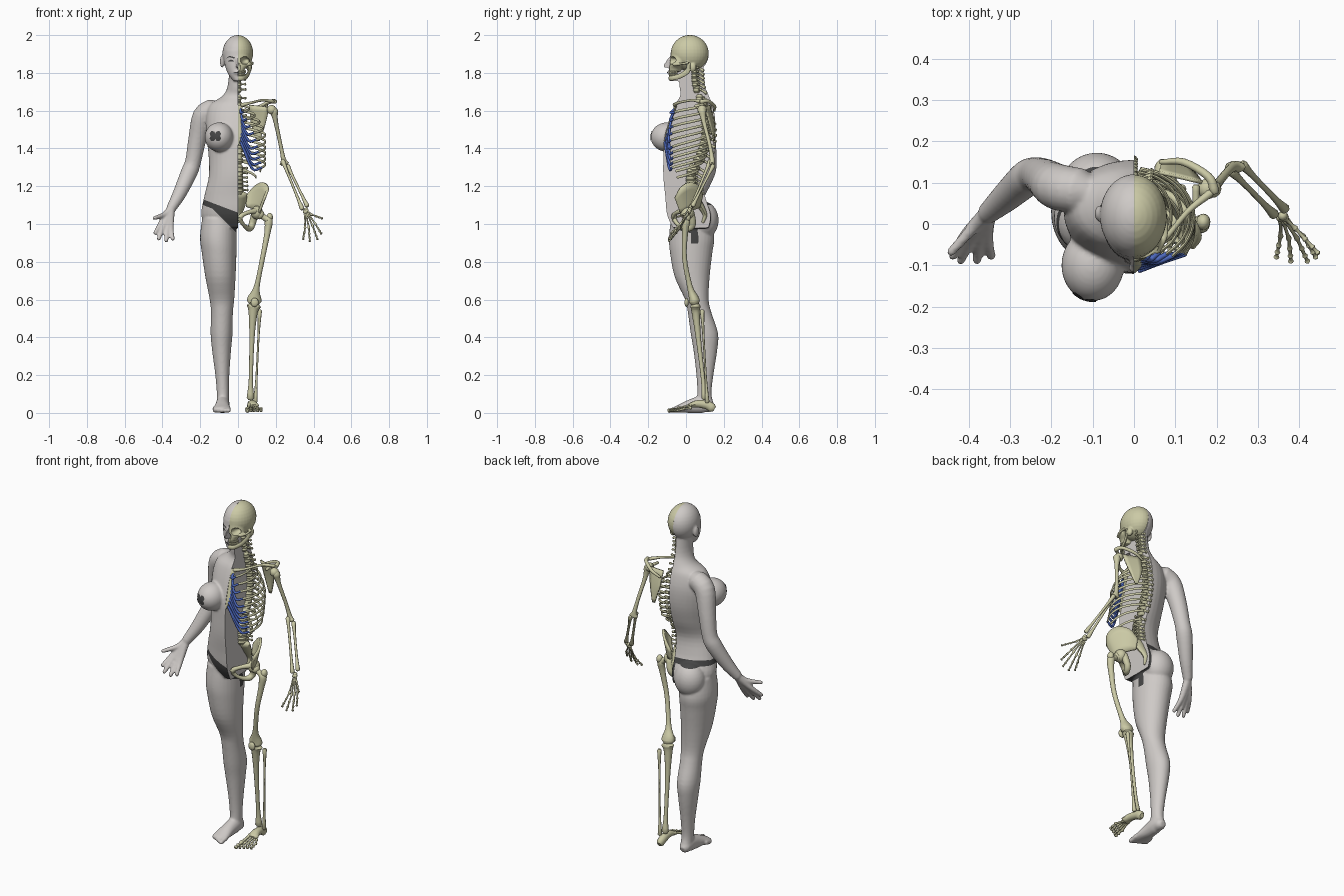
import bpy, bmesh, math
from mathutils import Vector, Matrix
from mathutils.bvhtree import BVHTree

if "Cube" in bpy.data.objects:
    bpy.data.objects.remove(bpy.data.objects["Cube"])


def material(name, *rgb):
    mat = bpy.data.materials.new(name)
    mat.use_nodes = True
    mat.diffuse_color = (*rgb, 1)
    mat.node_tree.nodes["Principled BSDF"].inputs["Base Color"].default_value = (*rgb, 1)
    return mat


SKIN = material("pale skin", .62, .59, .57)
BONE = material("ivory bone", .6, .59, .38)
CARTILAGE = material("blue cartilage", .08, .15, .55)
DARK = material("charcoal cloth", .06, .06, .06)


# ---- helpers ----
def spline(points, steps=4):
    """Smooth path through points of any dimension."""
    pts = [Vector(p) for p in points]
    pts = [pts[0] * 2 - pts[1]] + pts + [pts[-1] * 2 - pts[-2]]
    out = []
    for a, b, c, d in zip(pts, pts[1:], pts[2:], pts[3:]):
        for k in range(steps):
            t = k / steps
            out.append((b * 2 + (c - a) * t + (a * 2 - b * 5 + c * 4 - d) * t * t
                        + (b * 3 - a - c * 3 + d) * t ** 3) / 2)
    return out + [pts[-2]]


def skin_rings(bm, rings):
    rings = [[bm.verts.new(co) for co in ring] for ring in rings]
    for lower, upper in zip(rings, rings[1:]):
        for i in range(len(lower)):
            bm.faces.new((lower[i - 1], lower[i], upper[i], upper[i - 1]))
    bm.faces.new(rings[0][::-1])
    bm.faces.new(rings[-1])


def tube(bm, points, sides=10, steps=4):
    """Rounded tube; each point is x, y, z, radius and an optional second radius."""
    path = spline([p if len(p) == 5 else (*p, p[3]) for p in points], steps)
    for end, inner in ((0, 1), (-1, -2)):
        tip = path[end].copy()
        tip.xyz = tip[:3]
        away = (Vector(path[end][:3]) - Vector(path[inner][:3])).normalized() * min(path[end][3:]) * .6
        cap = Vector((*(Vector(path[end][:3]) + away), path[end][3] * .6, path[end][4] * .6))
        path.insert(0 if end == 0 else len(path), cap)
    centres = [Vector(p[:3]) for p in path]
    span = (centres[-1] - centres[0]).normalized()
    ref = Vector((0, 1, 0)) if abs(span.z) > .6 else Vector((0, 0, 1))
    rings = []
    for i, p in enumerate(path):
        t = (centres[min(i + 1, len(path) - 1)] - centres[max(i - 1, 0)]).normalized()
        u = t.cross(ref).normalized()
        v = u.cross(t)
        angles = [math.tau * k / sides for k in range(sides)]
        rings.append([centres[i] + u * p[3] * math.cos(a) - v * p[4] * math.sin(a) for a in angles])
    skin_rings(bm, rings)


def stack(bm, rows, sides=32):
    """Level oval slices; each row is centre x, half width, front y, back y, z."""
    rings = []
    for x, w, front, back, z in spline(rows):
        angles = [math.tau * k / sides for k in range(sides)]
        rings.append([(x + w * math.cos(a), (front + back) / 2 + (back - front) / 2 * math.sin(a), z)
                      for a in angles])
    skin_rings(bm, rings)


def ball(bm, centre, size, detail=16):
    bmesh.ops.create_uvsphere(bm, u_segments=detail, v_segments=detail // 2, radius=1,
                              matrix=Matrix.Translation(centre) @ Matrix.Diagonal((*size, 1)))


def bone(bm, a, b, r, flare=1.6):
    a, b = Vector(a), Vector(b)
    tube(bm, [(*a, r * flare), (*a.lerp(b, .25), r), (*a.lerp(b, .75), r), (*b, r * flare)], 8, 3)


def fuse(bm, voxel, smooth):
    """Merge overlapping solids into one smooth surface."""
    bmesh.ops.recalc_face_normals(bm, faces=bm.faces)
    mesh = bpy.data.meshes.new("fuse")
    bm.to_mesh(mesh)
    obj = bpy.data.objects.new("fuse", mesh)
    bpy.context.collection.objects.link(obj)
    remesh = obj.modifiers.new("remesh", "REMESH")
    remesh.mode, remesh.voxel_size = "VOXEL", voxel
    soften = obj.modifiers.new("soften", "SMOOTH")
    soften.iterations = smooth
    result = bmesh.new()
    result.from_mesh(obj.evaluated_get(bpy.context.evaluated_depsgraph_get()).to_mesh())
    bpy.data.objects.remove(obj)
    return result


def halve(bm, keep):
    """Keep the side of x = 0 with the given sign and close the cut."""
    cut = bmesh.ops.bisect_plane(bm, geom=bm.verts[:] + bm.edges[:] + bm.faces[:], plane_co=(0, 0, 0),
                                 plane_no=(-keep, 0, 0), clear_outer=True)["geom_cut"]
    bmesh.ops.holes_fill(bm, edges=[e for e in cut if isinstance(e, bmesh.types.BMEdge)], sides=0)


def finish(bm, name, *mats, normals=True):
    if normals:
        bmesh.ops.recalc_face_normals(bm, faces=bm.faces)
    mesh = bpy.data.meshes.new(name)
    bm.to_mesh(mesh)
    for mat in mats:
        mesh.materials.append(mat)
    mesh.shade_smooth()
    mesh.set_sharp_from_angle(angle=math.radians(50))
    obj = bpy.data.objects.new(name, mesh)
    bpy.context.collection.objects.link(obj)
    return obj


def plate(name, edge_a, edge_b, thickness):
    bm = bmesh.new()
    rows = [[bm.verts.new(a.lerp(b, k / 4)) for k in range(5)] for a, b in zip(spline(edge_a), spline(edge_b))]
    for p, q in zip(rows, rows[1:]):
        for k in range(4):
            bm.faces.new((p[k], p[k + 1], q[k + 1], q[k]))
    solid = finish(bm, name, BONE).modifiers.new("thickness", "SOLIDIFY")
    solid.thickness, solid.offset = thickness, 0


def flip(p):
    return (-p[0], *p[1:])


# ---- shared joints, on the skeleton side: thumb first, then the fingers ----
WRIST = (.355, .025, 1.08)
FINGERS = [((.39, -.01, 1.05), (.445, -.07, 1.03)), ((.41, -.03, 1.0), (.44, -.08, .95)),
           ((.395, -.035, .99), (.42, -.09, .92)), ((.375, -.035, .98), (.38, -.09, .91)),
           ((.355, -.03, .98), (.345, -.08, .92))]
TOES = [((.05 + .018 * i, -.04 + .008 * i, .022), (.05 + .018 * i, -.09 + .01 * i, .012)) for i in range(5)]

# ---- flesh half ----
bm = bmesh.new()
stack(bm, [(0, .045, -.03, .09, 1.86), (0, .053, -.035, .1, 1.74), (0, .08, -.03, .12, 1.68),
           (0, .15, -.06, .14, 1.63), (0, .17, -.09, .155, 1.55), (0, .165, -.115, .15, 1.45),
           (0, .155, -.12, .125, 1.35), (0, .155, -.12, .09, 1.25), (0, .178, -.11, .1, 1.15),
           (0, .195, -.1, .13, 1.05), (0, .17, -.07, .12, .98)])
stack(bm, [(-.1, .09, -.08, .13, 1.03), (-.104, .097, -.09, .15, .93), (-.1, .092, -.085, .14, .85),
           (-.093, .08, -.06, .125, .72), (-.085, .065, -.005, .12, .6), (-.085, .058, .01, .135, .53),
           (-.087, .058, .025, .17, .42), (-.087, .05, .04, .165, .33), (-.083, .037, .055, .145, .2),
           (-.08, .032, .06, .135, .1), (-.08, .032, .05, .15, .04)])
ball(bm, (-.1, -.1, 1.46), (.076, .087, .078), 32)
ball(bm, (-.09, .09, 1.02), (.088, .083, .1), 32)
tube(bm, [(-.13, .08, 1.61, .055), (-.185, .09, 1.57, .056), (-.215, .11, 1.45, .048), (-.238, .12, 1.33, .042),
          (-.26, .11, 1.27, .044), (-.31, .065, 1.16, .036), (*flip(WRIST), .026)], 20)
for knuckle, tip in FINGERS:
    tube(bm, [(*flip(WRIST), .022), (*flip(knuckle), .015), (*flip(tip), .011)])
tube(bm, [(-.08, .13, .032, .03), (-.08, .09, .045, .036, .046), (-.083, .03, .036, .038),
          (-.085, -.03, .024, .045, .022), (-.086, -.06, .017, .044, .015)], 20)
for knuckle, tip in TOES:
    tube(bm, [(*flip(knuckle), .014), (*flip(tip), .012)])
# head with jaw, nose, lips and ear
ball(bm, (0, .02, 1.9), (.083, .101, .101), 32)
stack(bm, [(0, .072, -.08, .06, 1.92), (0, .073, -.085, .06, 1.87), (0, .067, -.088, .05, 1.83),
           (0, .05, -.09, .03, 1.79), (0, .024, -.087, -.02, 1.757)])
tube(bm, [(0, -.085, 1.875, .01), (0, -.1, 1.85, .011), (0, -.108, 1.835, .014)])
ball(bm, (0, -.087, 1.802), (.024, .012, .012))
ball(bm, (-.084, .025, 1.86), (.012, .02, .034))
body = fuse(bm, .006, 5)
halve(body, -1)
# cloth edges: front lines, leg line, level band at the back, rear strip
for x, z, slope in ((0, 1.06, .38), (0, 1.03, .38), (0, .945, 1), (0, 1.13, 0), (0, 1.1, 0), (-.012, 1, None)):
    faces = [f for f in body.faces if f.calc_center_median().x > -.22 and .9 < f.calc_center_median().z < 1.2]
    geom = set(faces) | {e for f in faces for e in f.edges} | {v for f in faces for v in f.verts}
    normal = (1, 0, 0) if slope is None else (slope, 0, 1)
    bmesh.ops.bisect_plane(body, geom=list(geom), plane_co=(x, 0, z), plane_no=normal)
for f in body.faces:
    c = f.calc_center_median()
    if not -.22 < c.x < -.0005 or not .9 < c.z < 1.2:
        continue
    if c.y < .03:
        worn = min(1.03 - .38 * c.x, .945 - c.x) < c.z < 1.06 - .38 * c.x
    else:
        worn = 1.1 < c.z < 1.13 or (c.x > -.012 and c.z < 1.13)
    f.material_index = int(worn)
surface = BVHTree.FromBMesh(body)
finish(body, "flesh_half", SKIN, DARK, normals=False)


def decal(name, path):
    """Thin patch laid on the front surface; path rows are x, z, half width."""
    bm = bmesh.new()
    rows = spline(path)
    pairs = []
    for i, p in enumerate(rows):
        d = (rows[min(i + 1, len(rows) - 1)] - rows[max(i - 1, 0)]).xy.normalized()
        pair = []
        for k in (-1, 0, 1):
            x, z = min(p.x - d.y * p.z * k, 0), p.y + d.x * p.z * k
            hit = surface.ray_cast(Vector((x, -1, z)), Vector((0, 1, 0)))[0]
            pair.append(bm.verts.new((x, (hit.y if hit else -.08) - .003, z)))
        pairs.append(pair)
    for p, q in zip(pairs, pairs[1:]):
        for k in range(2):
            bm.faces.new((p[k], q[k], q[k + 1], p[k + 1]))
    finish(bm, name, DARK, normals=False)


decal("eyebrow", [(-.06, 1.878, .001), (-.045, 1.886, .003), (-.018, 1.879, .004)])
decal("eye", [(-.053, 1.862, .001), (-.036, 1.865, .005), (-.02, 1.86, .001)])
decal("mouth", [(-.024, 1.801, .001), (-.01, 1.802, .003), (0, 1.801, .003)])
for side in (-1, 1):
    decal("chest_cover", [(-.12 - .026, 1.465 - .02 * side, .008), (-.12 - .015, 1.465 - .012 * side, .015),
                          (-.12, 1.465, .008), (-.12 + .015, 1.465 + .012 * side, .015),
                          (-.12 + .026, 1.465 + .02 * side, .008)])

# ---- skull, with eye and nose hollows pushed in ----
bm = bmesh.new()
ball(bm, (0, .02, 1.905), (.08, .1, .095), 32)
stack(bm, [(0, .06, -.08, .03, 1.9), (0, .064, -.086, .01, 1.85), (0, .04, -.09, -.02, 1.825),
           (0, .03, -.09, -.03, 1.806)])
tube(bm, [(.055, -.065, 1.845, .01), (.075, -.03, 1.847, .007), (.077, .01, 1.853, .007)])
ball(bm, (.06, .035, 1.83), (.015, .02, .025))
skull = fuse(bm, .004, 3)
for (x, z), (w, deep, h) in (((.036, 1.865), (.022, .04, .019)), ((0, 1.832), (.012, .02, .019))):
    for v in skull.verts:
        q = ((v.co.x - x) / w) ** 2 + ((v.co.z - z) / h) ** 2
        if q < 1 and v.co.y < -.03:
            v.co.y += deep * math.sqrt(1 - q)
halve(skull, 1)
finish(skull, "skull", BONE)

bm = bmesh.new()
tube(bm, [(.064, .015, 1.85, .007, .012), (.06, .008, 1.81, .006, .014), (.045, -.035, 1.782, .007, .013),
          (.025, -.075, 1.772, .008, .013), (0, -.085, 1.772, .008, .014)])
for i in range(7):
    a = .2 + i * .23
    for z in (1.803, 1.79):
        ball(bm, (.034 * math.sin(a), -.05 - .036 * math.cos(a), z), (.005, .005, .008), 8)
halve(bm, 1)
finish(bm, "jaw_and_teeth", BONE)

# ---- spine ----
curve = spline([(0, .045, 1.83), (0, .05, 1.74), (0, .085, 1.62), (0, .105, 1.5), (0, .085, 1.38),
                (0, .03, 1.27), (0, .03, 1.18)], 8)
spine = [curve[round(i * 48 / 23)] for i in range(24)]
bm = bmesh.new()
for i, c in enumerate(spine):
    r = .016 + .0006 * i
    tube(bm, [(0, c.y, c.z + .007, r), (0, c.y, c.z, r * .85), (0, c.y, c.z - .007, r)], 12, 2)
    bone(bm, (0, c.y + r, c.z), (0, c.y + r + .03, c.z - .018), .006)
    bone(bm, (r * .6, c.y + r * .8, c.z), (r + .02, c.y + r, c.z), .005)
tube(bm, [(0, .04, 1.16, .05, .022), (0, .075, 1.1, .04, .018), (0, .1, 1.05, .02, .012), (0, .09, 1.01, .008)])
halve(bm, 1)
finish(bm, "spine_and_sacrum", BONE)

# ---- rib cage ----
ribs, gristle = bmesh.new(), bmesh.new()
for i in range(12):
    c = spine[min(7 + i, 20)]
    wide = .145 - .085 * max(0, (4 - i) / 4) ** 1.5 - .025 * max(0, i - 9)
    deep = .09 + .03 * min(1, i / 4)
    last = 2.7 - .065 * i if i < 10 else 1.8 - .25 * (i - 10)
    drop = .05 + .05 * min(1, i / 5)
    path = []
    for k in range(8):
        t = .12 + (last - .12) * k / 7
        path.append((wide * math.sin(t), c.y + .03 + deep * (math.cos(t) - 1), c.z - drop * t / math.pi, .004, .007))
    tube(ribs, path, 8, 3)
    if i < 10:
        x, y, z = path[-1][:3]
        goal = 1.61 - .022 * min(i, 8)
        tube(gristle, [(x, y, z, .006), (x * .6, y * .6 - .045, min(z, goal) - .004, .007),
                       (.014, -.06 - .3 * (1.61 - goal), goal, .006)], 8)
finish(ribs, "ribs", BONE)
finish(gristle, "rib_cartilage", CARTILAGE)

bm = bmesh.new()
tube(bm, [(0, -.055, 1.625, .025, .007), (0, -.075, 1.57, .016, .007), (0, -.1, 1.48, .02, .006),
          (0, -.115, 1.42, .006, .004)])
halve(bm, 1)
finish(bm, "breastbone", BONE)

# ---- shoulder and arm ----
plate("shoulder_blade", [(.06, .125, 1.63), (.07, .15, 1.53), (.1, .15, 1.44)],
      [(.165, .1, 1.62), (.145, .125, 1.53), (.115, .148, 1.44)], .008)
bm = bmesh.new()
tube(bm, [(.02, -.06, 1.63, .011), (.07, -.04, 1.642, .007), (.13, .03, 1.655, .007), (.185, .075, 1.648, .01)])
tube(bm, [(.065, .15, 1.6, .006), (.12, .15, 1.625, .009), (.18, .115, 1.65, .01), (.195, .08, 1.648, .012)])
tube(bm, [(.15, .09, 1.63, .009), (.15, .05, 1.625, .008)])
finish(bm, "collarbone_and_ridge", BONE)

bm = bmesh.new()
ball(bm, (.178, .085, 1.605), (.025, .025, .025))
tube(bm, [(.19, .085, 1.6, .022), (.2, .095, 1.54, .012), (.225, .125, 1.42, .01), (.24, .138, 1.345, .013),
          (.245, .138, 1.32, .026, .015)])
finish(bm, "upper_arm_bone", BONE)
bm = bmesh.new()
for shift in (-.013, .013):
    bone(bm, (.25 + shift, .135 + shift * .6, 1.32 - shift), (.352 + shift, .03 + shift * .5, 1.09 + shift * .6), .0075, 1.7)
finish(bm, "forearm_bones", BONE)
bm = bmesh.new()
for knuckle, tip in FINGERS:
    k, t, w = Vector(knuckle), Vector(tip), Vector(WRIST)
    ball(bm, w.lerp(k, .15), (.012, .012, .012), 8)
    joints = [w.lerp(k, .3), k, k.lerp(t, .45), k.lerp(t, .77), t]
    for a, b in zip(joints, joints[1:]):
        bone(bm, a, b, .0045)
finish(bm, "hand_bones", BONE)

# ---- pelvis ----
plate("hip_blade", [(.045, .085, 1.15), (.09, .07, 1.2), (.135, .02, 1.22), (.158, -.03, 1.19), (.14, -.06, 1.14)],
      [(.045, .07, 1.09), (.075, .05, 1.08), (.1, .02, 1.07), (.11, -.01, 1.06), (.11, -.03, 1.06)], .014)
bm = bmesh.new()
ball(bm, (.1, .005, 1.06), (.032, .038, .036))
tube(bm, [(.1, -.01, 1.07, .018), (.05, -.05, 1.06, .011), (.01, -.065, 1.035, .014), (.03, -.04, .995, .01),
          (.06, .01, .975, .016), (.075, .035, 1.0, .018), (.09, .025, 1.06, .02)])
finish(bm, "pelvis_ring", BONE)

# ---- leg ----
bm = bmesh.new()
ball(bm, (.115, .0, 1.05), (.025, .025, .025))
tube(bm, [(.115, 0, 1.05, .016), (.145, 0, 1.03, .016), (.162, 0, 1.015, .022), (.155, -.005, .95, .016),
          (.13, -.008, .82, .013), (.1, .02, .67, .015), (.088, .04, .61, .036, .026), (.086, .045, .59, .038, .03)], 14)
ball(bm, (.168, .005, 1.035), (.017, .02, .024))
finish(bm, "thigh_bone", BONE)
bm = bmesh.new()
ball(bm, (.088, .003, .585), (.021, .011, .024))
finish(bm, "kneecap", BONE)
bm = bmesh.new()
tube(bm, [(.084, .05, .565, .038, .027), (.08, .052, .53, .024, .022), (.074, .065, .4, .014),
          (.068, .09, .18, .011), (.066, .1, .08, .02, .018)], 12)
bone(bm, (.115, .085, .54), (.092, .112, .06), .006, 2)
finish(bm, "shin_bones", BONE)
bm = bmesh.new()
tube(bm, [(.07, .14, .026, .02, .025), (.07, .11, .042, .022, .024), (.075, .06, .048, .024, .02),
          (.08, .025, .04, .032, .014)])
for i, (knuckle, tip) in enumerate(TOES):
    k, t = Vector(knuckle), Vector(tip)
    joints = [Vector((.06 + .011 * i, .025, .042 - .004 * i)), k, k.lerp(t, .6), t]
    for a, b in zip(joints, joints[1:]):
        bone(bm, a, b, .0075 if i == 0 else .0055)
finish(bm, "foot_bones", BONE)
